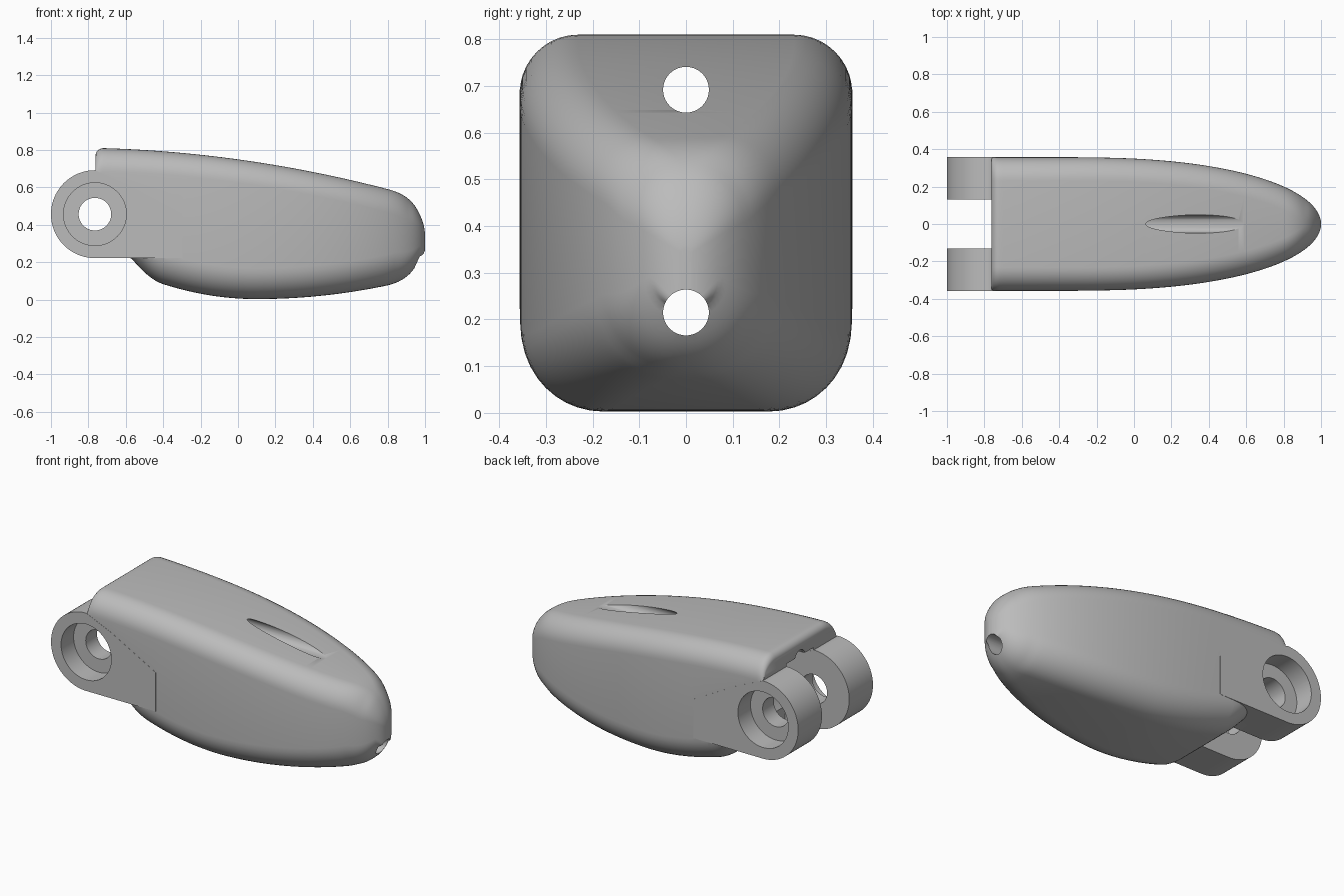
import bpy, bmesh, math
from mathutils import Matrix

cube = bpy.data.objects.get("Cube")
if cube:
    bpy.data.objects.remove(cube)

grey = bpy.data.materials.new("plain grey")
grey.use_nodes = True
colour = (0.5, 0.5, 0.5, 1)
grey.diffuse_color = colour
grey.node_tree.nodes["Principled BSDF"].inputs["Base Color"].default_value = colour

PIVOT_X, PIVOT_Z = -0.765, 0.457
LUG_R, LUG_IN, LUG_OUT = 0.235, 0.13, 0.357
BACK_X, CHIN_X = -0.762, -0.57


def make_object(name, bm):
    bmesh.ops.recalc_face_normals(bm, faces=bm.faces)
    mesh = bpy.data.meshes.new(name)
    bm.to_mesh(mesh)
    bm.free()
    mesh.materials.append(grey)
    obj = bpy.data.objects.new(name, mesh)
    bpy.context.collection.objects.link(obj)
    return obj


def loft(name, rings):
    bm = bmesh.new()
    loops = [[bm.verts.new(p) for p in ring] for ring in rings]
    for a, b in zip(loops, loops[1:]):
        for i in range(len(a)):
            j = (i + 1) % len(a)
            bm.faces.new((a[i], a[j], b[j], b[i]))
    bm.faces.new(loops[0])
    bm.faces.new(loops[-1])
    return make_object(name, bm)


def prism(name, outline, y0, y1):
    return loft(name, [[(x, y, z) for x, z in outline] for y in (y0, y1)])


def cylinder(name, radius, length, centre, axis):
    turn = Matrix.Rotation(math.pi / 2, 4, axis)
    bm = bmesh.new()
    bmesh.ops.create_cone(bm, cap_ends=True, segments=64, radius1=radius, radius2=radius,
                          depth=length, matrix=Matrix.Translation(centre) @ turn)
    return make_object(name, bm)


def combine(target, tool, operation):
    mod = target.modifiers.new(operation, "BOOLEAN")
    mod.operation, mod.solver, mod.object = operation, "EXACT", tool
    bpy.context.view_layer.objects.active = target
    bpy.ops.object.modifier_apply(modifier=mod.name)
    bpy.data.objects.remove(tool)


def soft_min(a, b, k):
    h = max(k - abs(a - b), 0) / k
    return min(a, b) - h * h * k / 4


# Side profile and plan width of the body along its length
def section(x):
    nose = 0.26 * math.sqrt((1 - x) / 0.135)
    d = x + 0.72
    top = 0.81 - 0.0286 * d - 0.076 * d * d if d > 0 else 0.77 + math.sqrt(max(0.0018 - d * d, 0)) * 0.94
    top = soft_min(top, 0.337 + nose, 0.06)
    belly = 0.003 + (0.32 if x < 0.1 else 0.15) * (x - 0.1) ** 2
    chin = 0.22 - 1.1 * (x - CHIN_X)
    bottom = -soft_min(-belly, -chin, 0.05)
    bottom = min(0.222, -soft_min(-bottom, nose - 0.337, 0.06))
    t = max(0, (x + 0.3) / 1.3)
    return 0.356 * math.sqrt(1 - t ** 2.28), top, bottom


# Rounded rectangle cross-section
def body_ring(x):
    w, top, bottom = section(x)
    limit = min(0.92 * w, 0.46 * (top - bottom))
    ring = []
    for sy, sz, start in ((1, 1, 0), (-1, 1, 1), (-1, -1, 2), (1, -1, 3)):
        r = min(0.125 if sz > 0 else 0.165, limit)
        edge = top - r if sz > 0 else bottom + r
        for i in range(11):
            a = (start + i / 10) * math.pi / 2
            ring.append((x, sy * (w - r) + r * math.cos(a), edge + r * math.sin(a)))
    return ring


stations = {BACK_X + (0.9995 - BACK_X) * (1 - (1 - i / 56) ** 2) for i in range(57)}
stations |= {-0.758, -0.75, -0.74, -0.73, -0.72}
stations |= {CHIN_X + 0.015 * i for i in range(13)}
body = loft("lever_body", [body_ring(x) for x in sorted(stations)])

# Clearance between the two hinge lugs
combine(body, cylinder("gap_round", 0.25, 0.262, (PIVOT_X, 0, PIVOT_Z), "X"), "DIFFERENCE")
slot = [(-1.1, 0.1), (CHIN_X, 0.1), (CHIN_X, PIVOT_Z), (-1.1, PIVOT_Z)]
combine(body, prism("gap_slot", slot, -0.131, 0.131), "DIFFERENCE")

# Hinge lugs
arc = [math.pi / 2 + math.pi * i / 40 for i in range(41)]
lug_outline = [(PIVOT_X + LUG_R * math.cos(a), PIVOT_Z + LUG_R * math.sin(a)) for a in arc]
lug_outline += [(-0.3, PIVOT_Z - LUG_R), (-0.3, PIVOT_Z), (-0.6, 0.62)]
for side in (-1, 1):
    combine(body, prism("hinge_lug", lug_outline, side * LUG_IN, side * LUG_OUT), "UNION")

# Pin bore with a counterbore on each outer side
combine(body, cylinder("pin_bore", 0.087, 1, (PIVOT_X, 0, PIVOT_Z), "X"), "DIFFERENCE")
for side in (-1, 1):
    bore = cylinder("counterbore", 0.168, 0.24, (PIVOT_X, side * LUG_OUT, PIVOT_Z), "X")
    combine(body, bore, "DIFFERENCE")

# Lengthwise holes; the upper one breaks out through the sloping top
for z in (0.692, 0.215):
    combine(body, cylinder("long_hole", 0.049, 2.6, (0, 0, z), "Y"), "DIFFERENCE")

bpy.ops.object.select_all(action="DESELECT")
body.select_set(True)
bpy.context.view_layer.objects.active = body
bpy.ops.object.shade_smooth_by_angle(angle=math.radians(32))
